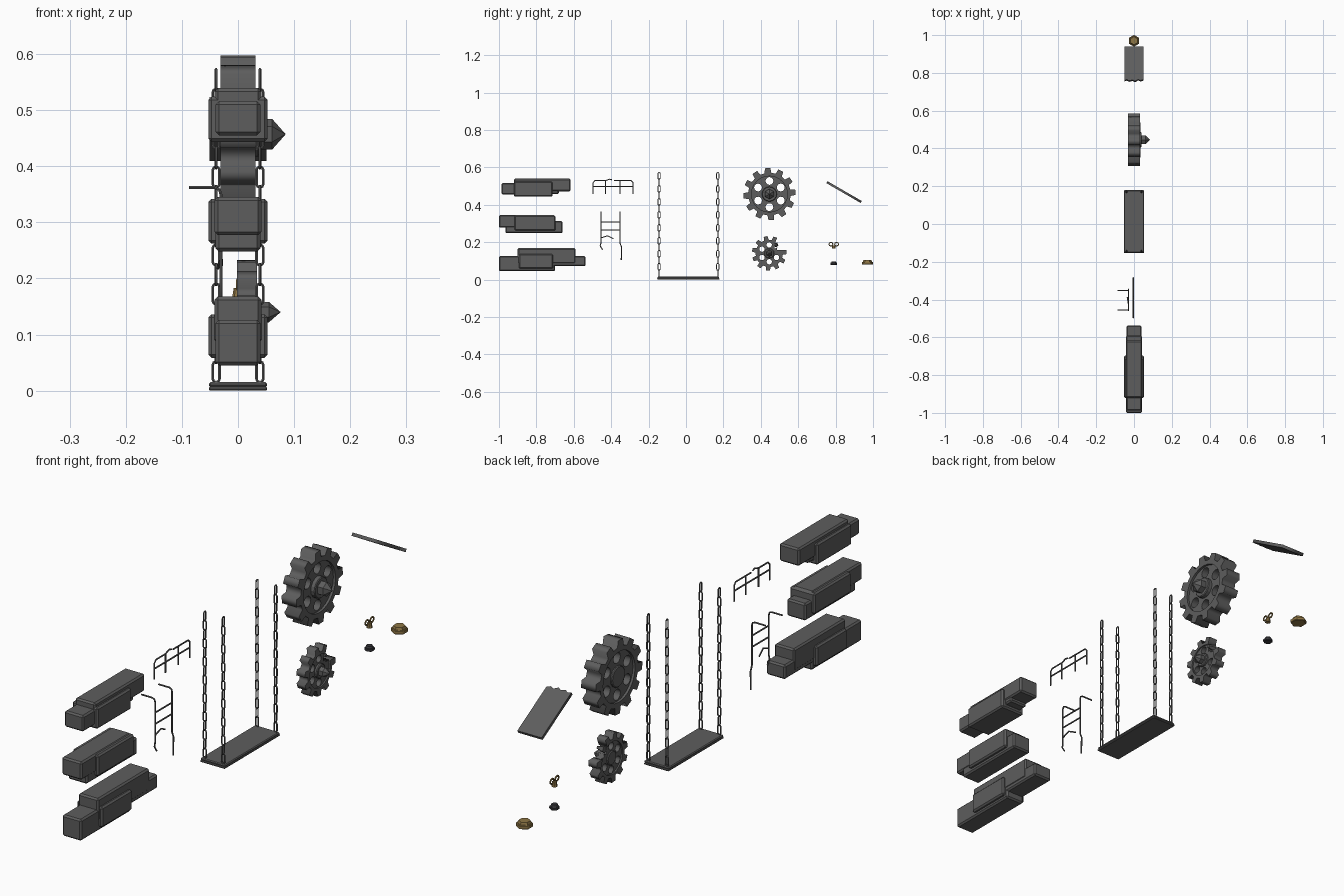
import bpy, bmesh
from math import sin, cos, pi, radians
from mathutils import Vector

if "Cube" in bpy.data.objects:
    bpy.data.objects.remove(bpy.data.objects["Cube"])


def material(name, c):
    m = bpy.data.materials.new(name)
    m.diffuse_color = (*c, 1)
    m.use_nodes = True
    m.node_tree.nodes["Principled BSDF"].inputs["Base Color"].default_value = m.diffuse_color
    return m


IRON = material("dark_iron", (0.11, 0.11, 0.11))
BLACK = material("black_iron", (0.035, 0.035, 0.04))
BRASS = material("brass", (0.27, 0.18, 0.06))


def finish(ob, mat, smooth=False):
    ob.data.materials.clear()
    ob.data.materials.append(mat)
    if smooth:
        bpy.ops.object.select_all(action='DESELECT')
        bpy.context.view_layer.objects.active = ob
        ob.select_set(True)
        bpy.ops.object.shade_smooth_by_angle(angle=radians(50))
    return ob


def curve(name, paths, mat=IRON, cyclic=False, wire=0, extrude=0, bevel=0,
          loc=(0, 0, 0), rot=(0, 0, 0), smooth=False):
    """Wires (wire > 0) or filled flat profiles with holes (extrude > 0)."""
    cu = bpy.data.curves.new(name, 'CURVE')
    cu.dimensions = '3D' if wire else '2D'
    cu.fill_mode = 'FULL' if wire else 'BOTH'
    cu.bevel_depth = wire or bevel
    cu.bevel_resolution = 1 if wire else 0
    cu.offset = -bevel
    cu.extrude = extrude
    cu.use_fill_caps = bool(wire)
    for p in paths:
        s = cu.splines.new('POLY')
        s.points.add(len(p) - 1)
        for q, v in zip(s.points, p):
            q.co = (*Vector(v).to_3d(), 1)
        s.use_cyclic_u = cyclic
    ob = bpy.data.objects.new(name, cu)
    bpy.context.collection.objects.link(ob)
    ob.location, ob.rotation_euler = loc, rot
    bpy.ops.object.select_all(action='DESELECT')
    ob.select_set(True)
    bpy.context.view_layer.objects.active = ob
    bpy.ops.object.convert(target='MESH')
    return finish(bpy.context.view_layer.objects.active, mat, smooth)


def box(name, y0, y1, z0, z1, hx, bevel=0.006):
    bpy.ops.mesh.primitive_cube_add(size=1, location=(0, (y0 + y1) / 2, (z0 + z1) / 2))
    ob = bpy.context.object
    ob.name = name
    for v in ob.data.vertices:
        v.co *= Vector((2 * hx, y1 - y0, z1 - z0))
    b = ob.modifiers.new("bevel", 'BEVEL')
    b.width, b.segments = bevel, 1
    return finish(ob, IRON)


def cone(name, n, r1, r2, h, loc, rot=(0, 0, 0), mat=IRON, bevel=0):
    bpy.ops.mesh.primitive_cone_add(vertices=n, radius1=r1, radius2=r2, depth=h,
                                    location=loc, rotation=rot)
    ob = bpy.context.object
    ob.name = name
    if bevel:
        b = ob.modifiers.new("bevel", 'BEVEL')
        b.width, b.segments = bevel, 1
    return finish(ob, mat)


def circle(r, n=24, cx=0, cy=0):
    return [(cx + r * cos(2 * pi * i / n), cy + r * sin(2 * pi * i / n)) for i in range(n)]


def polar(r, deg):
    return (r * cos(radians(deg)), r * sin(radians(deg)))


# stacked iron blocks: y0, y1, z0, z1, half width
blocks = {
    "lower_block": [(-1, -0.70, 0.045, 0.126, 0.040), (-0.893, -0.71, 0.058, 0.136, 0.053),
                    (-0.90, -0.59, 0.085, 0.168, 0.042), (-0.80, -0.537, 0.072, 0.126, 0.040)],
    "middle_block": [(-1, -0.75, 0.277, 0.345, 0.042), (-0.917, -0.697, 0.262, 0.342, 0.053),
                     (-0.965, -0.66, 0.248, 0.313, 0.040), (-0.95, -0.70, 0.28, 0.345, 0.042)],
    "upper_block": [(-0.987, -0.71, 0.455, 0.516, 0.040), (-0.92, -0.714, 0.443, 0.524, 0.053),
                    (-0.92, -0.618, 0.472, 0.539, 0.042), (-0.85, -0.68, 0.458, 0.52, 0.038)],
}
for name, parts in blocks.items():
    for i, p in enumerate(parts):
        box(f"{name}_{i + 1}", *p)

# broken railing
X = -0.004
rail = [[(-0.497, 0.458), (-0.497, 0.518), (-0.487, 0.529), (-0.43, 0.529), (-0.408, 0.537), (-0.395, 0.533)],
        [(-0.283, 0.458), (-0.283, 0.518), (-0.293, 0.529), (-0.385, 0.529)],
        [(-0.497, 0.498), (-0.283, 0.498)],
        [(-0.43, 0.458), (-0.43, 0.529)], [(-0.352, 0.458), (-0.352, 0.529)]]
curve("broken_railing", [[(X, y, z) for y, z in p] for p in rail], wire=0.003, smooth=True)

# broken ladder with bent feet and curved-over handles
X = -0.03
ladder = []
for y, foot in ((-0.455, [(-0.455, 0.195), (-0.459, 0.18), (-0.446, 0.16)]),
                (-0.353, [(-0.353, 0.195), (-0.345, 0.175), (-0.346, 0.105)])):
    ladder.append([(-0.087, y, 0.362), (-0.042, y, 0.362), (-0.033, y, 0.358), (X, y, 0.348)]
                  + [(X, a, b) for a, b in foot])
for z in (0.308, 0.265):
    ladder.append([(X, -0.455, z), (X, -0.353, z)])
ladder.append([(X, -0.455, 0.222), (X, -0.42, 0.234), (X - 0.006, -0.388, 0.218)])
curve("broken_ladder", ladder, wire=0.003, smooth=True)

# hanging platform with four chains
box("platform_base", -0.154, 0.179, 0.0, 0.007, 0.052, 0.002)
box("platform_top", -0.152, 0.177, 0.006, 0.015, 0.052, 0.003)
N, PITCH, R, HALF = 16, 0.0347, 0.006, 0.0125
links = []
for i in range(N):
    zc = 0.0335 + i * PITCH
    pts = []
    for k in range(10):
        a = pi * (k % 5) / 4 + (pi if k > 4 else 0)
        u, w = R * cos(a), R * sin(a) + (HALF if k < 5 else -HALF)
        pts.append((u, 0, zc + w) if i % 2 == 0 else (0, u, zc + w))
    links.append(pts)
chain = curve("chain_1", links, cyclic=True, wire=0.0027, smooth=True)
for i, (x, y) in enumerate([(-0.039, -0.144), (0.039, -0.144), (-0.039, 0.17), (0.039, 0.17)]):
    c = chain if i == 0 else chain.copy()
    if i:
        c.name = f"chain_{i + 1}"
        bpy.context.collection.objects.link(c)
    c.location = (x, y, 0)

# gears: toothed rim, web with round holes, hub and pointed hex axle
FACE_X = (pi / 2, 0, pi / 2)


def gear(name, x, y, z, r, root, inner, hole_r, hole_d, hw, teeth, hub, prism, tip, broken=None):
    step = 360 / teeth
    outline = []
    for i in range(teeth):
        a = i * step + 4
        for f, rad in ((-0.30, root), (-0.2, r), (0.2, r), (0.30, root)):
            outline.append((a + f * step, rad))
    if broken:  # leave the rim open and ragged across the broken sector
        b0, b1 = broken
        keep = sorted((a % 360, rad) for a, rad in outline if not b0 < a % 360 < b1)
        lo = [p for p in keep if p[0] >= b1] + [(a + 360, q) for a, q in keep if a <= b0]
        back = [(b0 + 360 - (b0 + 360 - b1) * k / 24, inner) for k in range(25)]
        rim = [[polar(q, a) for a, q in lo + back]]
        arc = [polar(inner + 0.002, b1 + (b0 + 360 - b1) * k / 24) for k in range(25)]
        web = arc + [polar(inner * 0.72, b0 + 8), polar(inner * 0.85, (b0 + b1) / 2 - 3),
                     polar(inner * 0.6, (b0 + b1) / 2 + 4)]
    else:
        rim = [[polar(q, a) for a, q in outline], circle(inner)]
        web = circle(inner + 0.002)
    holes = []
    for k in range(6):
        a = 90 + 60 * k
        if broken and broken[0] - 15 < a % 360 < broken[1] + 15:
            continue
        holes.append(circle(hole_r, 12, *polar(hole_d, a)))
    pos = dict(loc=(x, y, z), rot=FACE_X, cyclic=True)
    curve(name + "_rim", rim, extrude=hw, **pos)
    curve(name + "_web", [web] + holes, extrude=hw * 0.7, **pos)
    top = x + hw * 1.25
    cone(name + "_hub", 16, hub, hub, hw * 2.2, (x + hw * 0.15, y, z), FACE_X, bevel=0.003)
    pr = hub * 0.68
    cone(name + "_axle", 6, pr, pr, prism - top, ((prism + top) / 2, y, z), FACE_X)
    cone(name + "_axle_point", 6, pr, 0, tip - prism, ((tip + prism) / 2, y, z), FACE_X)


gear("large_gear", 0.0, 0.446, 0.457, 0.14, 0.114, 0.096, 0.021, 0.070, 0.031, 12, 0.040, 0.061, 0.085)
gear("small_gear", 0.016, 0.445, 0.14, 0.093, 0.073, 0.062, 0.0145, 0.045, 0.018, 11, 0.027, 0.055, 0.076,
     broken=(16, 60))
# loose splinter at the gear's break
cone("gear_shard", 5, 0.014, 0.006, 0.03, (0.02, 0.481, 0.185), (pi / 2, 0.5, pi / 2))

# tilted plank with a ragged upper end
plank = [(-0.051, 0.103), (0.051, 0.103), (0.051, -0.098), (0.036, -0.105), (0.022, -0.098),
         (0.006, -0.109), (-0.008, -0.101), (-0.026, -0.107), (-0.038, -0.099), (-0.051, -0.104)]
curve("broken_plank", [plank], extrude=0.006, cyclic=True,
      loc=(0, 0.848, 0.466), rot=(radians(-30), 0, 0))

# wing nut
WY = 0.79
cone("wing_nut_body", 10, 0.011, 0.008, 0.018, (0, WY, 0.174), mat=BRASS)
wings = []
for s in (-1, 1):
    wings.append([(0, WY + s * (0.015 + a * 1.1), 0.189 + b) for a, b in circle(0.0095, 10)])
wing = curve("wing_nut_wings", wings, BRASS, cyclic=True, wire=0.0032, smooth=True)

# small dark nut: hex base and round collar
cone("dark_nut_base", 6, 0.019, 0.019, 0.011, (0, WY, 0.0845), mat=BLACK, bevel=0.002)
cone("dark_nut_collar", 12, 0.014, 0.011, 0.008, (0, WY, 0.0935), mat=BLACK)

# large brass hex bolt head on a hex flange
cone("brass_bolt_base", 6, 0.031, 0.031, 0.014, (0, 0.97, 0.088), mat=BRASS, rot=(0, 0, 0), bevel=0.002)
cone("brass_bolt_cap", 6, 0.025, 0.021, 0.01, (0, 0.97, 0.099), mat=BRASS)
